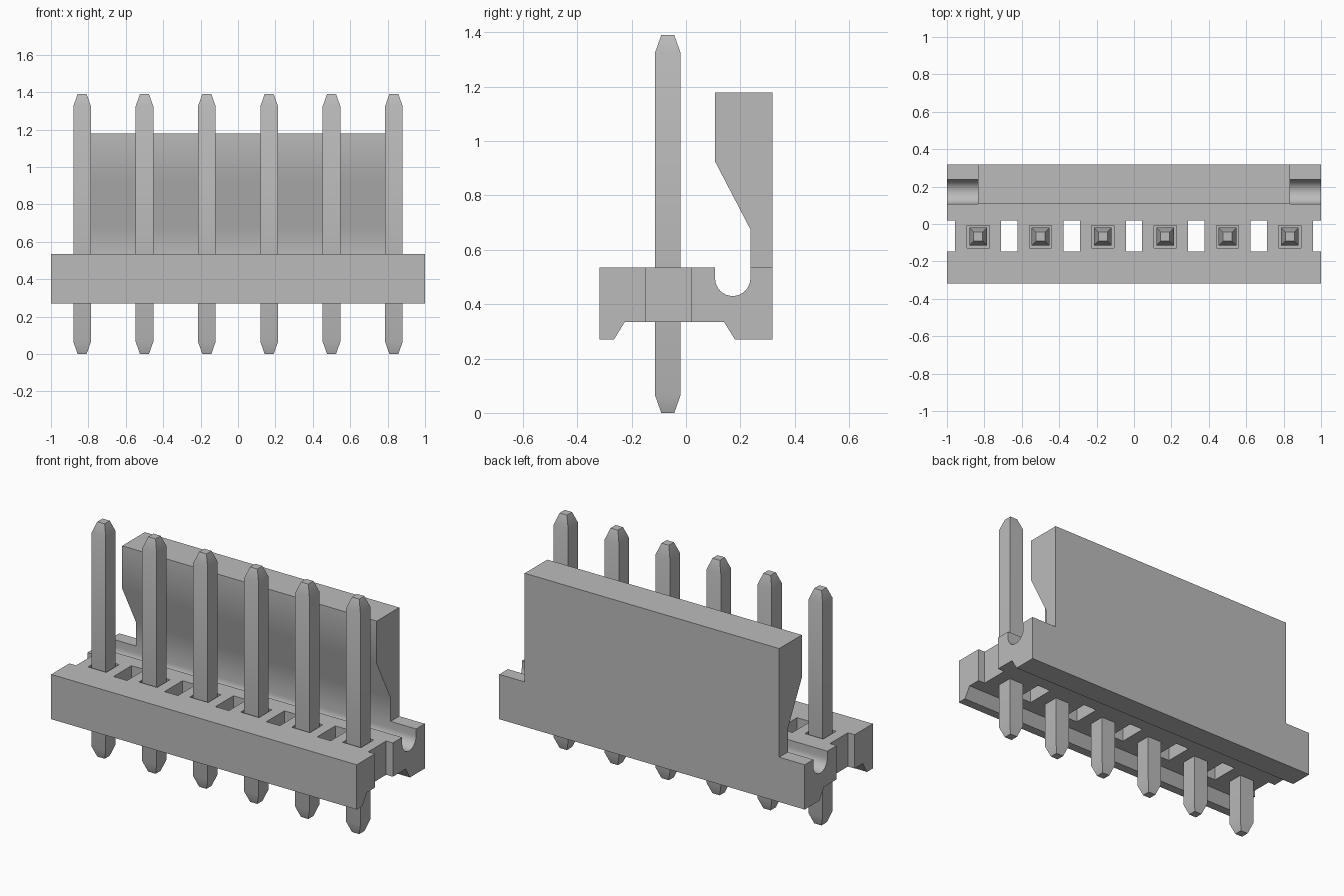
import bpy, bmesh, math

cube = bpy.data.objects.get("Cube")
if cube:
    bpy.data.objects.remove(cube, do_unlink=True)

grey = bpy.data.materials.new("light_grey")
grey.use_nodes = True
grey.diffuse_color = (0.5, 0.5, 0.5, 1)
grey.node_tree.nodes["Principled BSDF"].inputs["Base Color"].default_value = grey.diffuse_color

PITCH = 1 / 3
PIN_Y = -0.067
TOP = 0.535


def finish(name, bm):
    bmesh.ops.recalc_face_normals(bm, faces=bm.faces)
    mesh = bpy.data.meshes.new(name)
    bm.to_mesh(mesh)
    bm.free()
    obj = bpy.data.objects.new(name, mesh)
    bpy.context.collection.objects.link(obj)
    mesh.materials.append(grey)
    return obj


def smooth(obj):
    bpy.ops.object.select_all(action='DESELECT')
    obj.select_set(True)
    bpy.context.view_layer.objects.active = obj
    bpy.ops.object.shade_smooth_by_angle(angle=math.radians(30))


def extrude_profile(name, points, half_width):
    """Extrude a side profile (y, z) symmetrically along x."""
    bm = bmesh.new()
    face = bm.faces.new([bm.verts.new((-half_width, y, z)) for y, z in points])
    new = bmesh.ops.extrude_face_region(bm, geom=[face])["geom"]
    verts = [v for v in new if isinstance(v, bmesh.types.BMVert)]
    bmesh.ops.translate(bm, verts=verts, vec=(2 * half_width, 0, 0))
    return finish(name, bm)


def add_box(bm, x, y0, y1, z0, z1, width):
    verts = bmesh.ops.create_cube(bm, size=1)["verts"]
    bmesh.ops.scale(bm, verts=verts, vec=(width, y1 - y0, z1 - z0))
    bmesh.ops.translate(bm, verts=verts, vec=(x, (y0 + y1) / 2, (z0 + z1) / 2))


# Base housing with a round groove in front of the wall
groove = [(0.172 + 0.065 * math.cos(a), 0.495 - 0.065 * math.sin(a))
          for a in (math.pi * i / 16 for i in range(17))]
base = extrude_profile("base_housing", [
    (-0.318, 0.27), (-0.265, 0.27), (-0.225, 0.335), (0.14, 0.335),
    (0.18, 0.27), (0.318, 0.27), (0.318, TOP), (0.237, TOP),
    *groove, (0.107, TOP), (-0.318, TOP)], 1.0)

# Through slots between pins, half slots at the ends, shallow pin recesses
bm = bmesh.new()
for i in range(7):
    add_box(bm, (i - 3) * PITCH, -0.148, 0.02, 0.2, 0.7, 0.088)
for i in range(6):
    add_box(bm, (i - 2.5) * PITCH, PIN_Y - 0.06, PIN_Y + 0.06, TOP - 0.03, 0.7, 0.12)
cutter = finish("slot_cutter", bm)
cutter.hide_render = True
mod = base.modifiers.new("slots", 'BOOLEAN')
mod.operation = 'DIFFERENCE'
mod.solver = 'EXACT'
mod.object = cutter
bpy.context.view_layer.objects.active = base
bpy.ops.object.modifier_apply(modifier=mod.name)
bpy.data.objects.remove(cutter, do_unlink=True)
smooth(base)

# Back locking wall with a sloped overhang
wall = extrude_profile("locking_wall", [
    (0.237, TOP), (0.318, TOP), (0.318, 1.178), (0.107, 1.178),
    (0.107, 0.925), (0.237, 0.675)], 0.833)
smooth(wall)

# Square pins with tapered ends
for i in range(6):
    bm = bmesh.new()
    rings = []
    for half, z in ((0.024, 0), (0.047, 0.065), (0.047, 1.325), (0.024, 1.39)):
        rings.append([bm.verts.new(((i - 2.5) * PITCH + sx * half, PIN_Y + sy * half, z))
                      for sx, sy in ((-1, -1), (1, -1), (1, 1), (-1, 1))])
    for a, b in zip(rings, rings[1:]):
        for k in range(4):
            n = (k + 1) % 4
            bm.faces.new((a[k], a[n], b[n], b[k]))
    bm.faces.new(rings[0])
    bm.faces.new(rings[-1])
    smooth(finish(f"pin_{i + 1}", bm))
